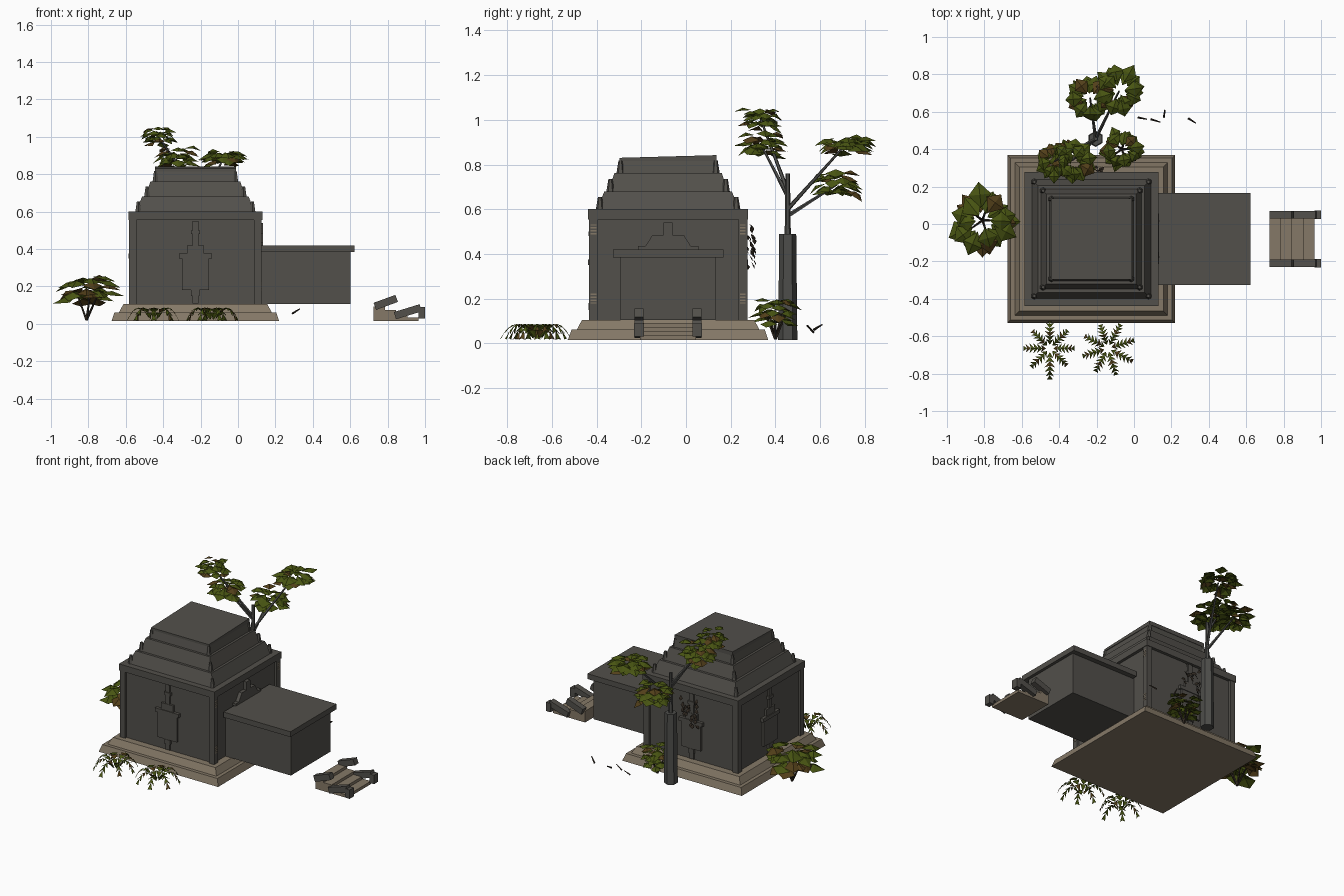
import bpy, bmesh, math, random
from mathutils import Vector, Matrix

if "Cube" in bpy.data.objects:
    bpy.data.objects.remove(bpy.data.objects["Cube"])
random.seed(4)

def material(name, r, g, b):
    m = bpy.data.materials.new(name)
    m.diffuse_color = (r, g, b, 1)
    m.use_nodes = True
    m.node_tree.nodes["Principled BSDF"].inputs["Base Color"].default_value = m.diffuse_color
    return m

STONE = material("dark stone", .085, .080, .070)
SAND = material("sandstone", .235, .190, .135)
BARK = material("grey bark", .075, .075, .070)
GREEN = material("leaf green", .065, .090, .006)
BROWN = material("dry leaf brown", .085, .050, .010)
TWIG = material("dark twig", .030, .022, .015)
CX, CY = -.228, -.08          # temple axis

def finish(name, bm, *mats):
    me = bpy.data.meshes.new(name)
    bm.to_mesh(me)
    bm.free()
    for m in mats:
        me.materials.append(m)
    ob = bpy.data.objects.new(name, me)
    bpy.context.collection.objects.link(ob)
    return ob

def add_box(bm, lo, hi, mtx=Matrix()):
    lo, hi = Vector(lo), Vector(hi)
    m = mtx @ Matrix.Translation((lo + hi) / 2) @ Matrix.Diagonal((*(hi - lo), 1))
    bmesh.ops.create_cube(bm, size=1, matrix=m)

def box(name, lo, hi, mat):
    bm = bmesh.new()
    add_box(bm, lo, hi)
    return finish(name, bm, mat)

def tier(name, h0, h1, z0, z1, mat, tilt=0):
    """Square tier with sloping sides; tilt raises the top towards the back."""
    bm = bmesh.new()
    bmesh.ops.create_cube(bm, size=2)
    for v in bm.verts:
        top = v.co.z > 0
        h = h1 if top else h0
        v.co = (CX + v.co.x * h, CY + v.co.y * h, (z1 + tilt * v.co.y) if top else z0)
    return finish(name, bm, mat)

def tube(bm, a, b, r0, r1, sides=6):
    a, b = Vector(a), Vector(b)
    d = b - a
    m = Matrix.Translation((a + b) / 2) @ d.to_track_quat('Z', 'Y').to_matrix().to_4x4()
    bmesh.ops.create_cone(bm, cap_ends=True, segments=sides, radius1=r0, radius2=r1,
                          depth=d.length, matrix=m)

# stepped plinth
tier("plinth_lower", .448, .432, .015, .062, SAND)
tier("plinth_upper", .408, .385, .062, .105, SAND)

# shrine body, corner pilasters and cornice
tier("shrine_wall", .338, .338, .105, .56, STONE)
bm = bmesh.new()
for sx in (-1, 1):
    for sy in (-1, 1):
        x, y = CX + sx * .334, CY + sy * .334
        add_box(bm, (x - .02, y - .02, .105), (x + .02, y + .02, .557))
finish("corner_pilasters", bm, STONE)
tier("cornice", .358, .358, .555, .6, STONE)

# tiered roof
tier("roof_tier_1", .318, .285, .6, .68, STONE)
tier("roof_tier_2", .268, .240, .68, .762, STONE)
tier("roof_tier_3", .224, .212, .762, .822, STONE, .006)
tier("roof_cap", .217, .217, .815, .836, STONE, .006)
bm = bmesh.new()
for h, z in ((.305, .6), (.258, .68), (.213, .762)):
    for sx in (-1, 1):
        for sy in (-1, 1):
            p = Vector((CX + sx * h, CY + sy * h, z))
            tube(bm, p, p + Vector((0, 0, .055)), .018, .009)
finish("roof_finials", bm, STONE)

# false niches on the three free walls, pediment above the porch
bm = bmesh.new()
for k in (0, 1, 2):
    m = Matrix.Translation((CX, CY, 0)) @ Matrix.Rotation(-k * math.pi / 2, 4, 'Z')
    for w, d, z0, z1 in ((.072, .353, .18, .35), (.088, .358, .35, .375), (.045, .353, .375, .42),
                         (.016, .350, .11, .55), (.024, .355, .48, .50), (.022, .355, .15, .18)):
        add_box(bm, (-w, -d, z0), (w, -.33, z1), m)
finish("wall_niches", bm, STONE)
bm = bmesh.new()
for w, z0, z1 in ((.135, .42, .435), (.07, .435, .485), (.02, .485, .54)):
    add_box(bm, (CX + .33, CY - w, z0), (CX + .362, CY + w, z1))
for v in bm.verts:
    if abs(v.co.z - .435) < .001 and abs(v.co.y - CY) < .08:
        v.co.y = CY + (v.co.y - CY) * 1.45
finish("porch_pediment", bm, STONE)

# closed porch with roof slab
box("porch", (.09, CY - .213, .105), (.602, CY + .213, .386), STONE)
box("porch_roof", (.12, CY - .247, .384), (.622, CY + .247, .42), STONE)

# pale carved patches on the pilasters
bm = bmesh.new()
for sy in (-1, 1):
    for z in (.2, .51):
        for i in range(4):
            zz = z + (i - 1.5) * .013
            add_box(bm, (CX + .35, CY + sy * .334 - .013, zz - .003),
                    (CX + .3555, CY + sy * .334 + .013, zz + .003))
finish("carved_patches", bm, SAND)

# detached entrance stairs
bm = bmesh.new()
for i in range(4):
    add_box(bm, (.725 + i * .06, CY - .125, .015), (.785 + i * .06, CY + .125, .092 - i * .019))
finish("stair_steps", bm, SAND)
bm = bmesh.new()
for sy in (-1, 1):
    y = CY + sy * .13
    for x, z, l, a in ((.79, .115, .062, -20), (.908, .065, .072, -17)):
        m = Matrix.Translation((x, y, z)) @ Matrix.Rotation(math.radians(a), 4, 'Y')
        add_box(bm, (-l, -.02, -.02), (l, .02, .02), m)
    add_box(bm, (.965, y - .022, .03), (1, y + .022, .09))
finish("stair_cheek_stones", bm, STONE)

def leaf(bm, base, yaw, p0, p1, length, width, mi):
    """Folded four-triangle leaf, bent from pitch p0 to p1."""
    out = Vector((math.cos(yaw), math.sin(yaw), 0))
    side = Vector((-out.y, out.x, 0))
    step = lambda p: (out * math.cos(p) + Vector((0, 0, math.sin(p)))) * length / 2
    base = Vector(base)
    mid = base + step(p0)
    tip = mid + step(p1)
    drop = Vector((0, 0, width * .2))
    b, c, t, l, r = [bm.verts.new(v) for v in
                     (base, mid, tip, mid + side * width / 2 - drop, mid - side * width / 2 - drop)]
    for f in ((b, c, l), (b, r, c), (l, c, t), (c, r, t)):
        bm.faces.new(f).material_index = mi

def foliage(name, c, r, h, n, dry=.15):
    """Layered rosette of drooping leaves."""
    bm = bmesh.new()
    for i in range(n):
        t = i / (n - 1)
        yaw = i * 2.4 + random.uniform(-.2, .2)
        off = r * random.uniform(.15, .4)
        base = (c[0] + math.cos(yaw) * off, c[1] + math.sin(yaw) * off, c[2] + h * (.45 - .7 * t))
        leaf(bm, base, yaw, random.uniform(-.2, .35), random.uniform(-1.0, -.3),
             r * random.uniform(.65, .85), r * random.uniform(.55, .75),
             1 if random.random() < dry else 0)
    return finish(name, bm, GREEN, BROWN)

# tree: thick hexagonal trunk, thin stem, branches, crowns
TX, TY = -.205, .455
crowns = (((-.425, .335, 1.0), .105, .11, 26), ((-.33, .34, .88), .125, .13, 28),
          ((-.08, .71, .885), .135, .08, 26), ((-.235, .675, .71), .13, .12, 26))
bm = bmesh.new()
tube(bm, (TX, TY, .015), (TX, TY, .49), .043, .038)
tube(bm, (TX, TY, .48), (TX, TY, .76), .014, .010)
for (c, r, h, n), z in zip(crowns, (.68, .66, .6, .57)):
    tube(bm, (TX, TY, z), c, .010, .005, 5)
finish("tree_trunk", bm, BARK)
for i, (c, r, h, n) in enumerate(crowns):
    foliage("tree_crown_%d" % (i + 1), c, r, h, n)

# bushes beside and behind the shrine
for name, c, r, h in (("left_bush", (-.81, .02, .18), .178, .16), ("back_bush", (-.065, .40, .13), .115, .15)):
    foliage(name, c, r, h, 28, .3)
    bm = bmesh.new()
    for i in range(5):
        a = i * 1.257
        tube(bm, (c[0], c[1], .02), (c[0] + .4 * r * math.cos(a), c[1] + .4 * r * math.sin(a), c[2]), .007, .004, 4)
    finish(name + "_stems", bm, TWIG)

# ferns: arched fronds with saw-toothed leaflets
for k, (fx, fy) in enumerate(((-.45, -.665), (-.14, -.665))):
    bm = bmesh.new()
    for i in range(8):
        yaw = i * math.pi / 4 + k * .3
        o = Vector((math.cos(yaw), math.sin(yaw), 0))
        R = random.uniform(.125, .168)
        pt = lambda t: Vector((fx, fy, .022 + .26 * t * (1 - t) ** 1.0)) + o * (.02 + (R - .02) * t)
        for s in range(6):
            t0, t1 = s / 6, (s + 1) / 6
            w = .028 * math.sin(math.pi * (.25 + .68 * t0))
            for sg in (-1, 1):
                sd = Vector((-o.y, o.x, 0)) * w * sg
                f = bm.faces.new([bm.verts.new(v) for v in
                                  (pt(t0), pt(t1), pt(min(1, t1 + .06)) + sd - Vector((0, 0, .006)))])
                f.material_index = 1 if (s + i) % 4 == 0 else 0
    finish("fern_%d" % (k + 1), bm, GREEN, BROWN)

# ivy creeping on the back wall
bm = bmesh.new()
for i in range(26):
    leaf(bm, (-.22 + random.uniform(-.07, .07), random.uniform(.265, .30), random.uniform(.33, .55)),
         random.uniform(.6, 2.5), -.9, -1.4, .035, .025, 0)
finish("wall_ivy", bm, TWIG)

# fallen twigs behind the porch
bm = bmesh.new()
for a, b in (((.02, .57, .05), (.07, .56, .06)), ((.09, .56, .06), (.14, .545, .08)),
             ((.16, .57, .06), (.165, .61, .085)), ((.29, .565, .055), (.33, .54, .08))):
    tube(bm, a, b, .006, .003, 4)
finish("fallen_twigs", bm, TWIG)
